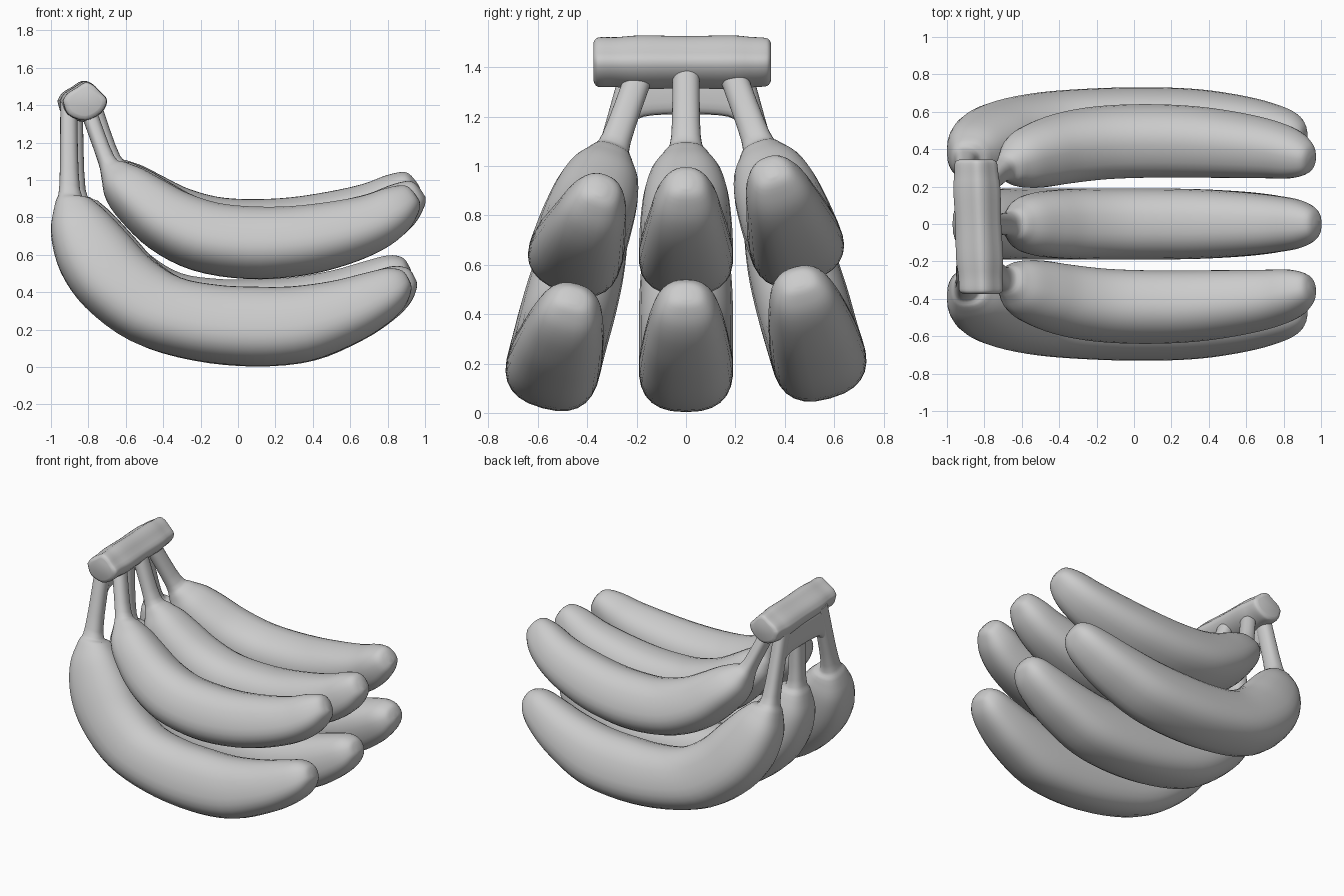
import bpy, bmesh
from math import cos, sin, pi, radians
from mathutils import Vector, Matrix

if "Cube" in bpy.data.objects:
    bpy.data.objects.remove(bpy.data.objects["Cube"])

grey = bpy.data.materials.new("plain grey")
grey.use_nodes = True
colour = (0.6, 0.6, 0.6, 1)
grey.diffuse_color = colour
grey.node_tree.nodes["Principled BSDF"].inputs["Base Color"].default_value = colour


def loft(name, rings, matrix=Matrix()):
    """Skin closed rings of points and cap both ends."""
    bm = bmesh.new()
    loops = [[bm.verts.new(matrix @ p) for p in ring] for ring in rings]
    n = len(loops[0])
    for a, b in zip(loops, loops[1:]):
        for i in range(n):
            j = (i + 1) % n
            bm.faces.new((a[i], a[j], b[j], b[i]))
    bm.faces.new(loops[0])
    bm.faces.new(loops[-1])
    bmesh.ops.recalc_face_normals(bm, faces=bm.faces)
    mesh = bpy.data.meshes.new(name)
    bm.to_mesh(mesh)
    bm.free()
    mesh.materials.append(grey)
    obj = bpy.data.objects.new(name, mesh)
    bpy.context.collection.objects.link(obj)
    bpy.ops.object.select_all(action='DESELECT')
    obj.select_set(True)
    bpy.context.view_layer.objects.active = obj
    bpy.ops.object.shade_smooth_by_angle(angle=radians(50))
    return obj


def resample(rows, steps=4):
    """Smooth curve through rows of numbers."""
    rows = [Vector(r) for r in rows]
    out = []
    for i in range(len(rows) - 1):
        p0, p1, p2 = rows[max(i - 1, 0)], rows[i], rows[i + 1]
        p3 = rows[min(i + 2, len(rows) - 1)]
        for k in range(steps):
            t = k / steps
            out.append(p1 + (p2 - p0) * (t / 2)
                       + (p0 * 2 - p1 * 5 + p2 * 4 - p3) * (t * t / 2)
                       + (p1 * 3 - p0 - p2 * 3 + p3) * (t ** 3 / 2))
    return out + [rows[-1]]


def soft(v, power=0.82):
    return abs(v) ** power * (1 if v > 0 else -1)


def section(row, sides=28):
    """Rounded cross-section, a little narrower on the inner side."""
    ox, oz, ix, iz, w = row
    outer, inner = Vector((ox, 0, oz)), Vector((ix, 0, iz))
    mid, half = (outer + inner) / 2, (inner - outer) / 2
    angles = [2 * pi * k / sides for k in range(sides)]
    return [mid + half * soft(cos(a))
            + Vector((0, w * (1 - .1 * cos(a)) * soft(sin(a)), 0)) for a in angles]


# Each row: outer edge x z, inner edge x z, half width, from stem to tip
lower = [
    (-.95, 1.42, -.86, 1.42, .055), (-.955, .97, -.845, .95, .06),
    (-.98, .86, -.78, .89, .1), (-1, .7, -.7, .82, .15),
    (-.95, .5, -.58, .69, .18), (-.82, .31, -.46, .56, .19),
    (-.58, .13, -.3, .46, .19), (-.27, .035, -.1, .425, .19),
    (.07, .003, .07, .42, .19), (.38, .035, .28, .425, .185),
    (.64, .145, .5, .46, .17), (.8, .25, .68, .51, .148),
    (.89, .34, .8, .54, .12), (.925, .42, .875, .53, .075),
    (.925, .46, .905, .5, .02)]
upper = [
    (-.845, 1.39, -.755, 1.39, .055), (-.75, 1.11, -.66, 1.13, .06),
    (-.73, 1.01, -.59, 1.09, .09), (-.71, .91, -.5, 1.05, .14),
    (-.64, .8, -.39, .985, .17), (-.48, .64, -.26, .915, .185),
    (-.25, .52, -.1, .865, .19), (.05, .475, .07, .85, .19),
    (.35, .5, .27, .855, .185), (.6, .57, .48, .885, .17),
    (.79, .66, .66, .925, .15), (.91, .76, .79, .975, .125),
    (.967, .86, .89, .995, .08), (.972, .91, .94, .96, .02)]

# Six fruits: the side ones lean outwards from the crown
for row_name, rows, lean, spread, drop in (("lower", lower, 15.5, .21, .015),
                                           ("upper", upper, 20, .185, .02)):
    rings = [section(r) for r in resample(rows)]
    for side, place in ((-1, "front"), (0, "middle"), (1, "back")):
        shift = Vector((0 if side else .03, spread * side,
                        1.4 + .018 * side - drop * abs(side)))
        pitch = Matrix()
        pitch[2][0] = .02 * side
        m = (Matrix.Translation(shift) @ pitch
             @ Matrix.Rotation(radians(lean * side), 4, 'X')
             @ Matrix.Translation((0, 0, -1.4)))
        loft(f"{row_name}_{place}_banana", rings, m)

# Crown bar joining the stems
profile = [(-.13, 0), (-.105, .04), (-.05, .075), (0, .105), (.045, .09),
           (.085, .05), (.125, 0), (.09, -.07), (0, -.115), (-.1, -.08)]
outline = [p for p in resample(profile + profile[:1], 3)][:-1]
stations = [(-.375, .7), (-.365, .86), (-.345, .92), (-.28, .92), (-.18, .99),
            (0, .96), (.18, .99), (.26, .93), (.315, .9), (.335, .84), (.345, .68)]
loft("crown", [[Vector((-.83 - .04 * y + p.x * s, y, 1.425 + p.y * s)) for p in outline]
               for y, s in resample(stations, 3)])

# Web between the rear stems under the crown
web = [(-.22, 1.16), (-.17, 1.2), (0, 1.21), (.17, 1.2), (.22, 1.16)]
loft("stem_web", [[Vector((-.905 + .04 * soft(cos(a), .6), y,
                           (z + 1.4) / 2 + (1.4 - z) / 2 * soft(sin(a), .6)))
                   for a in [2 * pi * k / 20 for k in range(20)]]
                  for y, z in resample(web)])
